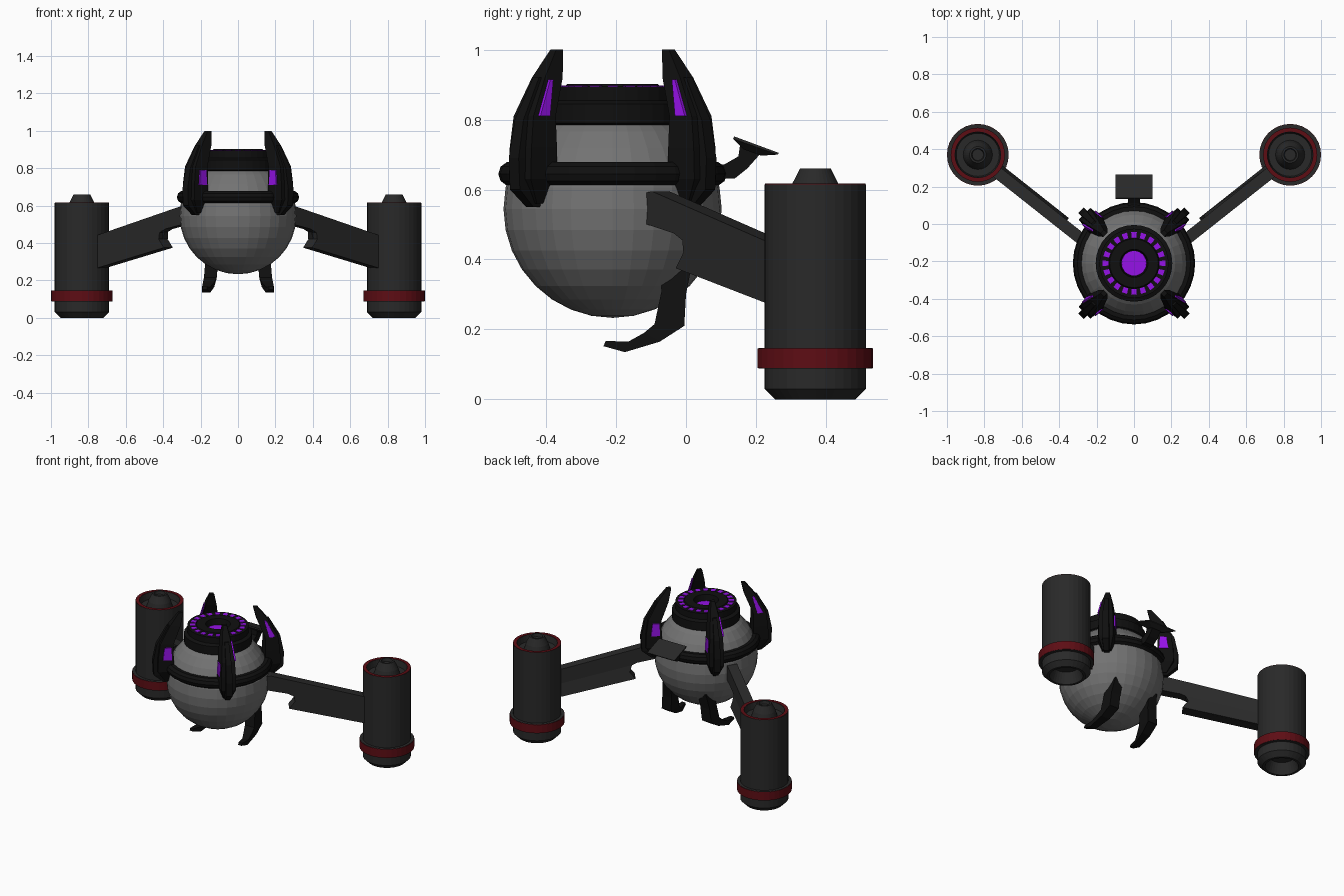
import bpy, bmesh
from math import sin, cos, pi, sqrt, radians
from mathutils import Vector

if "Cube" in bpy.data.objects:
    bpy.data.objects.remove(bpy.data.objects["Cube"])


def material(name, rgb):
    m = bpy.data.materials.new(name)
    m.diffuse_color = (*rgb, 1)
    m.use_nodes = True
    m.node_tree.nodes["Principled BSDF"].inputs["Base Color"].default_value = m.diffuse_color
    return m


GREY = material("shell_grey", (0.17, 0.17, 0.17))
DARK = material("dark_grey", (0.022, 0.022, 0.022))
BLACK = material("black", (0.005, 0.005, 0.005))
RED = material("red", (0.11, 0.004, 0.007))
PURPLE = material("purple_glow", (0.3, 0.006, 0.8))
CY, CZ, R = -0.21, 0.545, 0.312      # ball centre and radius


def finish(name, bm, mat, angle=None):
    bmesh.ops.remove_doubles(bm, verts=bm.verts, dist=1e-5)
    bmesh.ops.recalc_face_normals(bm, faces=bm.faces)
    me = bpy.data.meshes.new(name)
    bm.to_mesh(me)
    bm.free()
    me.materials.append(mat)
    ob = bpy.data.objects.new(name, me)
    bpy.context.collection.objects.link(ob)
    return ob


def loft(name, rings, mat):
    """Skin a series of equal-sized rings and cap the ends."""
    bm = bmesh.new()
    vs = [[bm.verts.new(p) for p in ring] for ring in rings]
    n = len(rings[0])
    for a, b in zip(vs, vs[1:]):
        for i in range(n):
            bm.faces.new((a[i], a[(i + 1) % n], b[(i + 1) % n], b[i]))
    bm.faces.new(vs[0])
    bm.faces.new(vs[-1])
    return finish(name, bm, mat)


def lathe(name, profile, centre, mat, closed=False, n=32):
    """Spin an (r, z) profile about a vertical axis."""
    bm = bmesh.new()
    pts = profile + profile[:1] if closed else profile
    rows = [[bm.verts.new((centre[0] + r * cos(2 * pi * i / n),
                           centre[1] + r * sin(2 * pi * i / n), z))
             for i in range(n)] if r > 0 else
            [bm.verts.new((centre[0], centre[1], z))] * n for r, z in pts]
    for a, b in zip(rows, rows[1:]):
        for i in range(n):
            j = (i + 1) % n
            quad = list(dict.fromkeys((a[i], a[j], b[j], b[i])))
            if len(quad) > 2:
                bm.faces.new(quad)
    return finish(name, bm, mat)


def washer(name, r0, r1, z0, z1, centre, mat):
    return lathe(name, [(r0, z0), (r1, z0), (r1, z1), (r0, z1)], centre, mat, True)


# Ball body
bm = bmesh.new()
bmesh.ops.create_uvsphere(bm, u_segments=32, v_segments=16, radius=R)
bmesh.ops.translate(bm, verts=bm.verts, vec=(0, CY, CZ))
finish("ball_body", bm, GREY)

# Belt around the ball
lathe("belt", [(0.292 + 0.035 * cos(k * pi / 5), 0.645 + 0.035 * sin(k * pi / 5))
               for k in range(10)], (0, CY), BLACK, True)

# Top collar with a sunken eye and a ring of lights
lathe("top_collar", [(0.15, 0.76), (0.205, 0.79), (0.205, 0.845), (0.185, 0.855),
                     (0.185, 0.895), (0.135, 0.895), (0.13, 0.902), (0.075, 0.902),
                     (0.068, 0.86), (0, 0.86)], (0, CY), BLACK)
lathe("eye_light", [(0.067, 0.858), (0.066, 0.864), (0, 0.864)], (0, CY), PURPLE)
for k in range(20):
    a = 2 * pi * k / 20

    def dash(z):
        return [(r * cos(a + d), CY + r * sin(a + d), z)
                for r, d in ((0.137, -0.09), (0.168, -0.09), (0.168, 0.09), (0.137, 0.09))]
    loft(f"ring_light_{k}", [dash(0.89), dash(0.898)], PURPLE)

# Four claws on the diagonals: stations are (z, inner r, outer r, half width)
STATIONS = [(0.56, 0.285, 0.33, 0.03), (0.63, 0.28, 0.375, 0.055),
            (0.72, 0.28, 0.372, 0.055), (0.81, 0.28, 0.36, 0.05),
            (0.92, 0.235, 0.30, 0.033), (1.0, 0.215, 0.24, 0.015)]
SPINE = [(0.55, 0.29, 0.335, 0.018), (0.6, 0.29, 0.395, 0.025), (0.69, 0.29, 0.4, 0.025),
         (0.8, 0.29, 0.378, 0.022), (0.92, 0.25, 0.31, 0.015)]
for sx in (-1, 1):
    for sy in (-1, 1):
        tag = ("left" if sx < 0 else "right") + ("_front" if sy < 0 else "_back")

        def place(r, t, z):
            # positive t faces sideways, negative t faces front or back
            return (sx * (r + t) / sqrt(2), CY + sy * (r - t) / sqrt(2), z)

        def ring(z, a, b, w):
            return [place(a, -w, z), place(b, -w * 0.8, z), place(b, w * 0.8, z), place(a, w, z)]
        loft("claw_" + tag, [ring(*s) for s in STATIONS], BLACK)
        loft("claw_spine_" + tag, [ring(*s) for s in SPINE], BLACK)
        # glowing slits on both flanks
        hi = [(0.305, 0.053, 0.81), (0.343, 0.051, 0.81), (0.288, 0.0365, 0.915), (0.277, 0.0375, 0.915)]
        lo = [(0.29, -0.058, 0.71), (0.345, -0.055, 0.71), (0.335, -0.053, 0.79), (0.295, -0.055, 0.79)]
        for nm, q in (("high", hi), ("low", lo)):
            loft(f"claw_slit_{nm}_{tag}", [[place(*p) for p in q],
                 [place(r, t * 0.7, z) for r, t, z in q]], PURPLE)

# Hooks, arms and pods on each side
HOOK = [(0.13, 0.03, (-0.07, 0.38), (0.02, 0.40)), (0.14, 0.034, (-0.07, 0.31), (0.0, 0.30)),
        (0.148, 0.034, (-0.09, 0.215), (-0.005, 0.21)), (0.157, 0.03, (-0.12, 0.19), (-0.075, 0.165)),
        (0.17, 0.022, (-0.165, 0.165), (-0.175, 0.135)), (0.178, 0.012, (-0.23, 0.167), (-0.236, 0.152))]
ARM = [(0, 0.585), (0.07, 0.595), (0.66, 0.435), (0.66, 0.26), (0.18, 0.375),
       (0.215, 0.42), (0.21, 0.455), (0.17, 0.475), (0, 0.51)]
FLANGE = [(0.2, 0.46), (0.63, 0.35), (0.63, 0.268), (0.18, 0.375), (0.215, 0.42)]
for sx, side in ((-1, "left"), (1, "right")):
    loft("hook_" + side, [[(sx * (x - w), *a), (sx * (x + w), *a),
                           (sx * (x + w), *b), (sx * (x - w), *b)]
                          for x, w, a, b in HOOK], BLACK)

    def arm_pt(s, t, z):
        return (sx * (0.235 + 0.784 * s - 0.62 * t), -0.115 + 0.62 * s + 0.784 * t, z)
    loft("arm_" + side, [[arm_pt(s, t, z) for s, z in ARM] for t in (-0.033, 0.03)], DARK)
    loft("arm_flange_" + side, [[arm_pt(s, 0.0, z) for s, z in FLANGE],
         [arm_pt(s, 0.03 if i < 2 else 0.045, z) for i, (s, z) in enumerate(FLANGE)]], DARK)

    c = (sx * 0.835, 0.37)
    lathe("pod_" + side, [(0, 0.07), (0.075, 0.07), (0.1, 0), (0.115, 0), (0.145, 0.03),
                          (0.145, 0.615), (0.122, 0.615), (0.115, 0.575), (0.078, 0.575),
                          (0.067, 0.615), (0.044, 0.66), (0.034, 0.66), (0.03, 0.64),
                          (0, 0.64)], c, DARK)
    washer("pod_band_" + side, 0.14, 0.165, 0.09, 0.145, c, RED)
    washer("pod_band_cap_" + side, 0.14, 0.163, 0.088, 0.147, c, DARK)
    washer("pod_rim_" + side, 0.124, 0.144, 0.61, 0.617, c, RED)

# Rear bracket and tilted panel
BRACKET = [(0.07, 0.67), (0.11, 0.672), (0.15, 0.695), (0.155, 0.73), (0.215, 0.705),
           (0.175, 0.66), (0.14, 0.632), (0.07, 0.63)]
loft("rear_bracket", [[(x, y, z) for y, z in BRACKET] for x in (-0.032, 0.032)], BLACK)


def panel(w, y0, z0, y1, z1):
    return [(-w, y0, z0), (w, y0, z0), (w, y1, z1), (-w, y1, z1)]


loft("rear_panel", [panel(0.05, 0.165, 0.715, 0.215, 0.697),
                    panel(0.1, 0.135, 0.745, 0.263, 0.7),
                    panel(0.1, 0.138, 0.752, 0.265, 0.705)], DARK)
